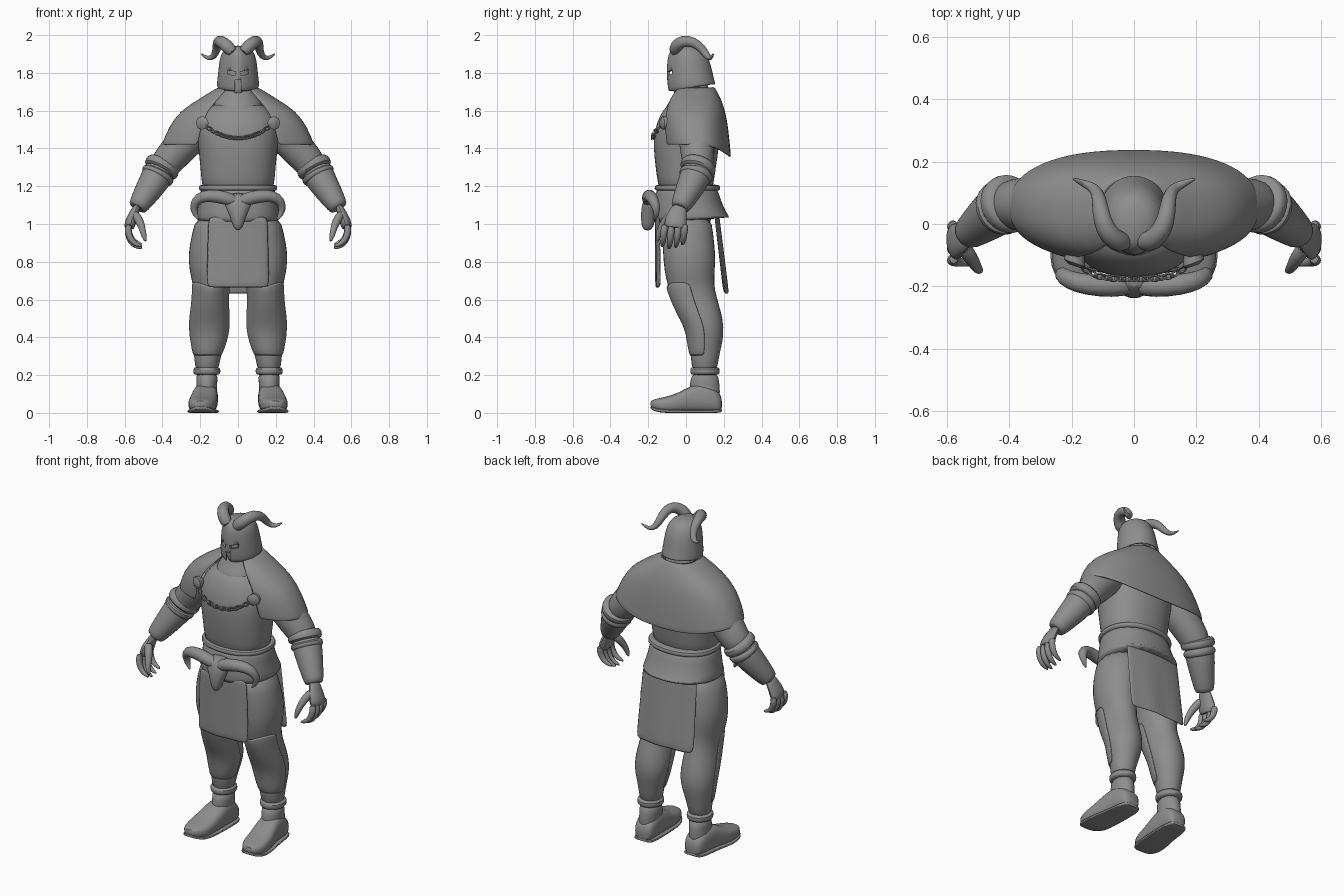
import bpy, bmesh
from math import sin, cos, pi, radians, copysign
from mathutils import Vector, Matrix

old = bpy.data.objects.get("Cube")
if old:
    bpy.data.objects.remove(old, do_unlink=True)

grey = bpy.data.materials.new("plain_grey")
grey.use_nodes = True
grey.diffuse_color = (0.27, 0.27, 0.27, 1)
grey.node_tree.nodes["Principled BSDF"].inputs["Base Color"].default_value = (0.27, 0.27, 0.27, 1)


def power(value, e):
    return copysign(abs(value) ** e, value)


def finish(name, bm, mirror=False, thick=0, subd=1):
    bmesh.ops.recalc_face_normals(bm, faces=bm.faces)
    mesh = bpy.data.meshes.new(name)
    bm.to_mesh(mesh)
    bm.free()
    mesh.materials.append(grey)
    ob = bpy.data.objects.new(name, mesh)
    bpy.context.collection.objects.link(ob)
    bpy.ops.object.select_all(action='DESELECT')
    ob.select_set(True)
    bpy.context.view_layer.objects.active = ob
    bpy.ops.object.shade_smooth_by_angle(angle=radians(50))
    if thick:
        mod = ob.modifiers.new("Thickness", 'SOLIDIFY')
        mod.thickness = thick
    if subd:
        mod = ob.modifiers.new("Smooth", 'SUBSURF')
        mod.levels = mod.render_levels = subd
    if mirror:
        ob.modifiers.new("Mirror", 'MIRROR')
    return ob


def skin(name, rings, n=16, e=1, arc=None, caps=(True, True), warp=None, **kw):
    """Skin (centre, half axis u, half axis v) rings; arc makes an open sheet."""
    bm = bmesh.new()
    a0, a1 = arc or (0, 2 * pi)
    count = n + 1 if arc else n
    rows = []
    for i, (c, u, v) in enumerate(rings):
        row = []
        for k in range(count):
            a = a0 + (a1 - a0) * k / n
            p = Vector(c) + Vector(u) * power(cos(a), e) + Vector(v) * power(sin(a), e)
            if warp:
                p = warp(p, a, i)
            row.append(bm.verts.new(p))
        rows.append(row)
    for low, high in zip(rows, rows[1:]):
        for k in range(n):
            j = (k + 1) % count
            bm.faces.new((low[k], low[j], high[j], high[k]))
    if not arc:
        for row, cap in ((rows[0], caps[0]), (rows[-1], caps[1])):
            if cap:
                bm.faces.new(row)
    return finish(name, bm, **kw)


def stack(name, levels, **kw):
    """Horizontal rings given as (z, centre x, half width, front y, back y)."""
    rings = [((x, (f + b) / 2, z), (w, 0, 0), (0, (b - f) / 2, 0)) for z, x, w, f, b in levels]
    return skin(name, rings, **kw)


def tube(name, path, n=10, flat=1, **kw):
    """Tapered tube through (x, y, z, radius) points."""
    pts = [Vector(p[:3]) for p in path]
    u = Vector((0, 1, 0))
    rings = []
    for i, p in enumerate(pts):
        t = (pts[min(i + 1, len(pts) - 1)] - pts[max(i - 1, 0)]).normalized()
        u = (u - t * u.dot(t)).normalized()
        rings.append((p, u * path[i][3], t.cross(u) * path[i][3] * flat))
    return skin(name, rings, n=n, **kw)


# Torso, neck and hips
stack("torso", [(1.12, 0, .19, -.14, .14), (1.25, 0, .195, -.155, .15), (1.36, 0, .207, -.17, .17),
                (1.46, 0, .218, -.175, .18), (1.54, 0, .215, -.155, .18), (1.6, 0, .18, -.125, .17),
                (1.65, 0, .12, -.085, .15)], n=24, e=.9)
stack("collar", [(1.57, 0, .15, -.13, .14), (1.63, 0, .135, -.105, .14), (1.67, 0, .11, -.075, .13),
                 (1.72, 0, .085, -.05, .12), (1.78, 0, .075, -.05, .11)])
stack("hips", [(.9, 0, .12, -.08, .1), (.96, 0, .2, -.12, .13), (1.1, 0, .2, -.14, .15)])


# Shoulder cape, lower at the back and open at the chest
def cape_hem(p, a, i):
    if i > 3:
        p.z -= .065 * max(0, sin(a)) ** 2
    return p


stack("shoulder_cape", [(1.73, 0, .1, -.05, .15), (1.665, 0, .2, -.105, .185), (1.6, 0, .31, -.125, .208),
                        (1.51, 0, .37, -.135, .225), (1.43, 0, .402, -.125, .238),
                        (1.42, 0, .404, -.125, .239)],
      n=28, e=.85, arc=(radians(-62), radians(242)), warp=cape_hem, thick=.012)

# Brooches and chain
brooch = skin("brooch", [((.19, -.085, 1.535), (.03, .012, 0), (0, 0, .032)),
                         ((.19, -.125, 1.535), (.034, .012, 0), (0, 0, .036)),
                         ((.19, -.135, 1.535), (.018, .006, 0), (0, 0, .018))], n=8, mirror=True, subd=0)


def chain_point(s):
    return Vector((.175 * s, -.175 + .05 * s ** 4, 1.455 + .065 * s * s))


LINKS = 17
for i in range(LINKS):
    s = -1 + 2 * i / (LINKS - 1)
    along = chain_point(s + .05) - chain_point(s - .05)
    bpy.ops.mesh.primitive_torus_add(major_segments=10, minor_segments=6,
                                     major_radius=.011, minor_radius=.0038)
    link = bpy.context.object
    link.name = "chain_link"
    turn = along.to_track_quat('X', 'Z').to_matrix().to_4x4()
    roll = Matrix.Rotation(radians(40 if i % 2 else -50), 4, 'X')
    link.matrix_world = Matrix.Translation(chain_point(s)) @ turn @ roll @ Matrix.Diagonal((1.4, 1, 1, 1))
    link.data.materials.append(grey)
    bpy.ops.object.shade_smooth_by_angle(angle=radians(60))


# Helmet with eye and mouth slits
def helm_shape(p, a, i):
    front = max(0, -sin(a))
    p.y -= .014 * front ** 12
    if i == 0:
        p.z += .022 * sin(a)
    return p


helmet = stack("helmet", [(1.722, 0, .113, -.085, .158), (1.75, 0, .112, -.09, .153), (1.81, 0, .105, -.09, .14),
                          (1.87, 0, .099, -.088, .125), (1.915, 0, .084, -.075, .1),
                          (1.945, 0, .045, -.045, .06)],
               n=24, caps=(False, True), warp=helm_shape, thick=.014)
bm = bmesh.new()
for x, z, w, h, tilt in ((.034, 1.8, .042, .02, -14), (-.034, 1.8, .042, .02, 14), (0, 1.72, .03, .085, 0)):
    bmesh.ops.create_cube(bm, size=1, matrix=Matrix.Translation((x, -.1, z))
                          @ Matrix.Rotation(radians(tilt), 4, 'Y') @ Matrix.Diagonal((w, .12, h, 1)))
cutter = finish("slit_cutter", bm, subd=0)
cutter.hide_render = cutter.hide_viewport = True
cut = helmet.modifiers.new("Slits", 'BOOLEAN')
cut.operation = 'DIFFERENCE'
cut.object = cutter
stack("face", [(1.675, 0, .035, -.06, .03), (1.71, 0, .06, -.072, .08), (1.78, 0, .085, -.07, .11),
               (1.86, 0, .08, -.068, .1), (1.92, 0, .04, -.03, .06)])
tube("helmet_horn", [(.02, -.06, 1.9, .035), (.06, -.055, 1.945, .037), (.095, -.015, 1.972, .034),
                     (.107, .04, 1.965, .029), (.112, .085, 1.93, .024), (.125, .115, 1.885, .019),
                     (.16, .13, 1.872, .013), (.2, .147, 1.905, .003)], mirror=True)


# Belt with horned skull buckle
def belt_hem(p, a, i):
    if i == 0:
        p.z += .025 * sin(a)
    return p


stack("wide_belt", [(1.015, 0, .228, -.175, .238), (1.03, 0, .225, -.175, .232), (1.1, 0, .21, -.17, .195),
                    (1.17, 0, .2, -.16, .172), (1.2, 0, .198, -.155, .165)], n=24, e=.9, warp=belt_hem)
stack("belt_rim", [(1.17, 0, .203, -.16, .175), (1.185, 0, .212, -.17, .185), (1.205, 0, .208, -.165, .18),
                   (1.21, 0, .19, -.15, .165)], n=24, e=.9)
stack("buckle_skull", [(1.165, 0, .05, -.2, -.14), (1.13, 0, .085, -.228, -.15), (1.08, 0, .062, -.238, -.15),
                       (1.03, 0, .04, -.24, -.16), (.985, 0, .028, -.235, -.17), (.965, 0, .008, -.22, -.19)])
tube("buckle_horn", [(0, -.195, 1.115, .035), (.07, -.2, 1.14, .038), (.15, -.195, 1.153, .036),
                     (.21, -.18, 1.14, .032), (.238, -.158, 1.095, .025), (.228, -.155, 1.05, .016),
                     (.205, -.165, 1.02, .004)], mirror=True)


# Loincloth panels
def cloth(name, width, top, bottom, bend):
    bm = bmesh.new()
    bmesh.ops.create_grid(bm, x_segments=8, y_segments=6, size=1)
    for v in bm.verts:
        s, t = v.co.x, (1 - v.co.y) / 2
        y, z = (top[k] + (bottom[k] - top[k]) * t for k in (0, 1))
        v.co = (s * width * (.95 + .05 * t), y + bend * s * s + .004 * sin(s * 7) * t, z)
    return finish(name, bm, thick=.01)


cloth("front_loincloth", .168, (-.165, 1.04), (-.162, .662), .02)
cloth("back_loincloth", .19, (.165, 1.06), (.217, .628), -.02)

# Legs, greaves and boots
leg = [(1.05, .11, .115, -.13, .14), (.95, .125, .12, -.13, .145), (.85, .15, .117, -.125, .16),
       (.75, .15, .11, -.118, .155), (.68, .142, .098, -.1, .15), (.61, .147, .09, -.08, .165),
       (.53, .15, .1, -.045, .19), (.45, .152, .104, 0, .203), (.38, .155, .092, .012, .197),
       (.3, .162, .07, .025, .175), (.2, .165, .062, .03, .165)]
stack("leg", leg, mirror=True)


def greave_top(p, a, i):
    if i == 0:
        p.z += .03 * abs(cos(a * 1.5 + pi / 4)) - .015
    return p


stack("greave", [(z, x, w + .007, f - .008, b) for z, x, w, f, b in leg[4:-1]],
      arc=(pi, 2 * pi), warp=greave_top, thick=.01, mirror=True)
stack("boot_cuff", [(.2, .165, .064, .03, .17), (.207, .165, .073, .022, .18), (.235, .165, .075, .02, .182),
                    (.245, .165, .06, .03, .17)], mirror=True)
stack("boot_shaft", [(.04, .17, .055, .03, .18), (.12, .167, .056, .015, .182), (.16, .165, .056, .02, .178),
                     (.22, .165, .062, .03, .17)], mirror=True)
foot = [(.192, .165, .04, .008, .08), (.17, .167, .06, 0, .12), (.1, .17, .066, 0, .16), (.03, .175, .07, 0, .15),
        (-.04, .185, .077, 0, .105), (-.11, .19, .077, 0, .085), (-.16, .195, .06, .01, .075),
        (-.19, .198, .025, .03, .065)]
skin("boot_foot", [((x, y, (lo + hi) / 2), (w, 0, 0), (0, 0, (hi - lo) / 2)) for y, x, w, lo, hi in foot],
     e=.7, mirror=True)
skin("boot_sole", [((x, y, .008 + lo * .7), (w + .004, 0, 0), (0, 0, .009)) for y, x, w, lo, hi in foot],
     e=.4, mirror=True)

# Arms and bracers
tube("upper_arm", [(.17, .05, 1.55, .085), (.25, .055, 1.47, .098), (.32, .06, 1.39, .095),
                   (.38, .065, 1.325, .085), (.42, .055, 1.26, .075)], n=14, mirror=True)
tube("bracer", [(.4, .066, 1.305, .085), (.43, .05, 1.25, .086), (.48, .01, 1.17, .072),
                (.528, -.028, 1.095, .056), (.535, -.033, 1.083, .048)], n=14, mirror=True)
tube("bracer_cuff", [(.388, .072, 1.325, .082), (.395, .068, 1.315, .099), (.41, .06, 1.285, .099),
                     (.416, .056, 1.275, .085)], n=14, mirror=True)
tube("bracer_band", [(.414, .058, 1.28, .08), (.42, .055, 1.268, .094), (.43, .049, 1.248, .092),
                     (.436, .045, 1.238, .08)], n=14, mirror=True)

# Hands with curled fingers
tube("palm", [(.53, -.03, 1.1, .042), (.55, -.045, 1.06, .05), (.57, -.055, 1.01, .064), (.578, -.06, .97, .062)],
     flat=.5, mirror=True)
for i, finger in enumerate(("index", "middle", "ring", "little")):
    y = -.112 + .036 * i
    drop = (.005, -.006, 0, .015)[i]
    tube(finger + "_finger", [(.575, y, 1.0, .019), (.585, y - .004, .96 + drop, .021),
                              (.57, y - .008, .915 + drop, .018), (.545, y - .012, .888 + drop, .015),
                              (.505, y - .016, .876 + drop, .006)], n=8, mirror=True)
tube("thumb", [(.55, -.07, 1.06, .028), (.52, -.11, 1.015, .025), (.505, -.138, .97, .019),
               (.497, -.148, .935, .016), (.488, -.15, .905, .006)], n=8, mirror=True)
